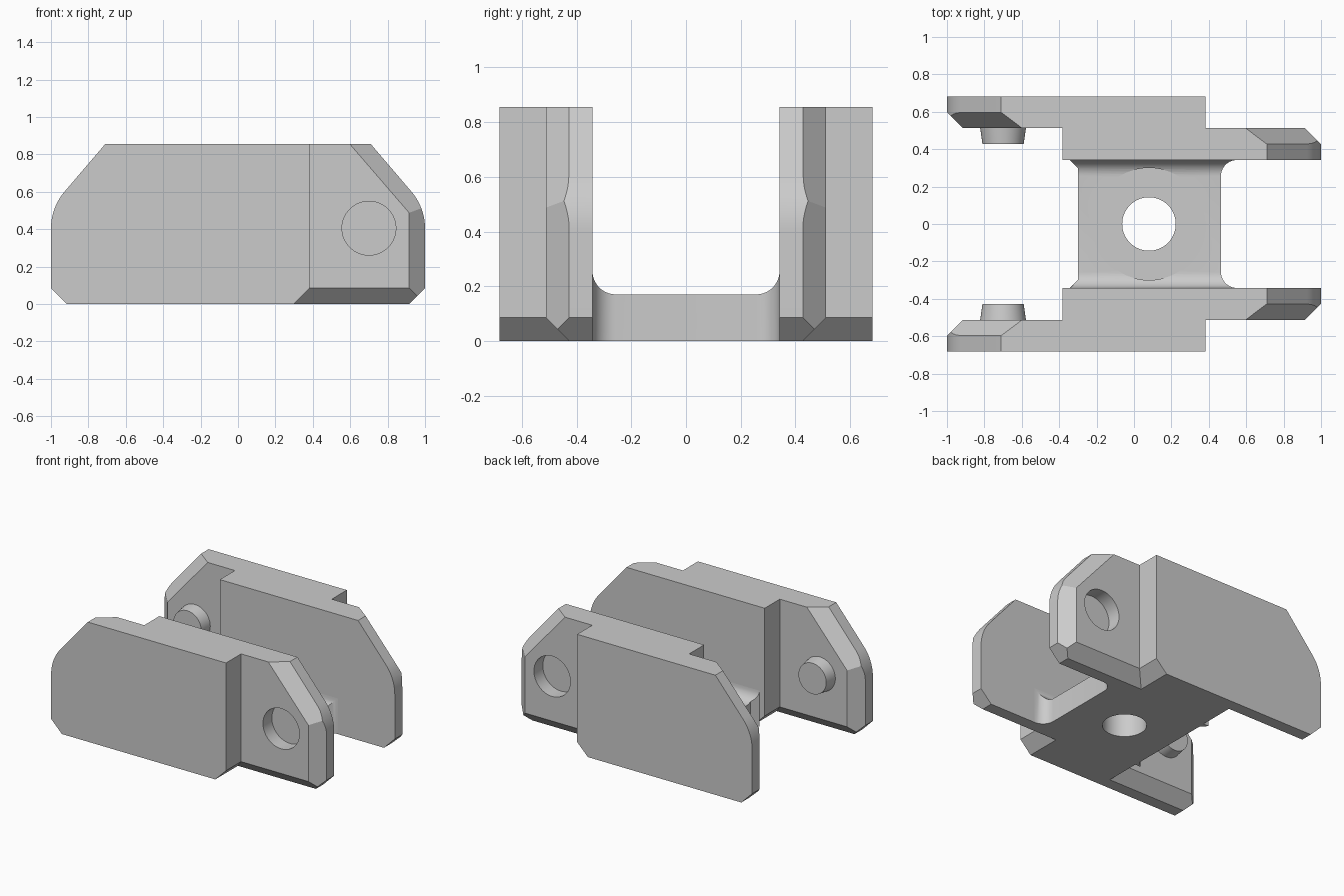
import bpy, bmesh, math
from mathutils import Vector, Matrix

old = bpy.data.objects.get("Cube")
if old:
    bpy.data.objects.remove(old, do_unlink=True)

mat = bpy.data.materials.new("plain grey")
mat.use_nodes = True
GREY = (0.6, 0.6, 0.6, 1)
mat.diffuse_color = GREY
mat.node_tree.nodes["Principled BSDF"].inputs["Base Color"].default_value = GREY

INNER, MID, OUTER = 0.342, 0.512, 0.682   # plate layers in y
CH = 0.085                                # chamfer size
STEP = 0.383                              # half length of the thick middle
TOP = 0.855
PIVOT_X, PIVOT_Z = 0.7, 0.405
BOLT_X = 0.08


def to_object(name, bm):
    bmesh.ops.recalc_face_normals(bm, faces=bm.faces)
    mesh = bpy.data.meshes.new(name)
    bm.to_mesh(mesh)
    bm.free()
    mesh.materials.append(mat)
    obj = bpy.data.objects.new(name, mesh)
    bpy.context.collection.objects.link(obj)
    return obj


def prism(points, direction):
    """Extrude a closed loop of 3D points along a vector."""
    bm = bmesh.new()
    face = bm.faces.new([bm.verts.new(p) for p in points])
    out = bmesh.ops.extrude_face_region(bm, geom=[face])
    verts = [v for v in out["geom"] if isinstance(v, bmesh.types.BMVert)]
    bmesh.ops.translate(bm, vec=Vector(direction), verts=verts)
    return bm


def slice_off(bm, point, normal):
    """Remove everything on the normal side of a plane and cap the cut."""
    geom = bm.verts[:] + bm.edges[:] + bm.faces[:]
    bmesh.ops.bisect_plane(bm, geom=geom, plane_co=point, plane_no=normal, clear_outer=True)
    bmesh.ops.holes_fill(bm, edges=[e for e in bm.edges if e.is_boundary])


def cylinder(name, r1, r2, start, end, segments=64):
    bm = bmesh.new()
    start, end = Vector(start), Vector(end)
    axis = end - start
    turn = axis.to_track_quat("Z", "Y").to_matrix().to_4x4()
    bmesh.ops.create_cone(bm, cap_ends=True, segments=segments, radius1=r1, radius2=r2,
                          depth=axis.length, matrix=Matrix.Translation((start + end) / 2) @ turn)
    return to_object(name, bm)


def apply_modifiers(obj):
    graph = bpy.context.evaluated_depsgraph_get()
    mesh = bpy.data.meshes.new_from_object(obj.evaluated_get(graph))
    obj.modifiers.clear()
    obj.data = mesh


def combine(obj, other, operation):
    mod = obj.modifiers.new("combine", "BOOLEAN")
    mod.operation, mod.solver, mod.object = operation, "EXACT", other
    apply_modifiers(obj)
    bpy.data.objects.remove(other, do_unlink=True)


def mirror_y(obj):
    mod = obj.modifiers.new("mirror", "MIRROR")
    mod.use_axis = (False, True, False)
    mod.use_mirror_merge = False
    apply_modifiers(obj)


def arc(cx, cy, r, a0, a1, steps=10):
    angles = [math.radians(a0 + (a1 - a0) * i / steps) for i in range(steps + 1)]
    return [(cx + r * math.cos(a), cy + r * math.sin(a)) for a in angles]


# Side plate outline: rounded shoulder, sloped top corner, small toe chamfer
SLOPE = 40.8
half = [(1 - CH, 0), (1, CH)] + arc(PIVOT_X, PIVOT_Z, 0.3, 0, SLOPE) + [(0.71, TOP)]
outline = half + [(-x, z) for x, z in reversed(half)]
slope_n = Vector((math.cos(math.radians(SLOPE)), 0, math.sin(math.radians(SLOPE))))


def lapping_plate(name):
    """Inner layer at the +x end, bevelled around its outward face."""
    bm = prism([(x, INNER, z) for x, z in outline], (0, MID - INNER, 0))
    slice_off(bm, (-STEP, 0, 0), (-1, 0, 0))
    slice_off(bm, (CH - STEP, 0, 0), (-1, 0, -1))
    edge = MID - CH
    slice_off(bm, (1, edge, 0), (1, 1, 0))
    slice_off(bm, (0.71, edge, TOP), slope_n + Vector((0, 1, 0)))
    slice_off(bm, (0, edge, 0), (0, 1, -1))
    return to_object(name, bm)


# Thick middle of the plate, joined with the two lapping ends
foot = STEP - CH
block = [(-foot, 0), (foot, 0), (STEP, CH), (STEP, TOP), (-STEP, TOP), (-STEP, CH)]
plates = to_object("side_plates", prism([(x, INNER, z) for x, z in block], (0, OUTER - INNER, 0)))
combine(plates, lapping_plate("inner_lap"), "UNION")
outer_lap = lapping_plate("outer_lap")
centre = Matrix.Translation((0, MID, 0))
outer_lap.data.transform(centre @ Matrix.Rotation(math.pi, 4, "Z") @ centre.inverted())
combine(plates, outer_lap, "UNION")

# Blind pivot socket
socket = cylinder("socket_cutter", 0.144, 0.144, (PIVOT_X, MID + 0.1, PIVOT_Z),
                  (PIVOT_X, MID - 0.1, PIVOT_Z))
combine(plates, socket, "DIFFERENCE")
mirror_y(plates)

# Tapered pivot pins
pins = cylinder("pivot_pins", 0.123, 0.11, (-PIVOT_X, MID + 0.005, PIVOT_Z),
                (-PIVOT_X, MID - CH, PIVOT_Z))
mirror_y(pins)

# Base web: U section with filleted walls, trimmed to its plan shape
FLOOR = 0.17
corner = arc(INNER - CH, FLOOR + CH, CH, -90, 0)
section = [(-INNER, 0), (INNER, 0)] + corner[::-1] + [(-y, z) for y, z in corner]
base = to_object("base", prism([(-0.4, y, z) for y, z in section], (1, 0, 0)))
FRONT, BACK = 0.465, -0.3
flare = arc(FRONT + CH, INNER - CH, CH, 90, 180)
side = flare + [(FRONT, 0)]
plan = [(BACK, 0.3), (BACK - 0.05, 0.35), (FRONT + CH, 0.35)] + flare
plan = plan + [(x, -y) for x, y in reversed(plan)]
trim = to_object("plan_cutter", prism([(x, y, -0.1) for x, y in plan], (0, 0, 0.6)))
combine(base, trim, "INTERSECT")

# Bolt seat and through hole
combine(base, cylinder("seat_cutter", 0.3, 0.3, (BOLT_X, 0, FLOOR - 0.002), (BOLT_X, 0, 0.5)), "DIFFERENCE")
combine(base, cylinder("hole_cutter", 0.143, 0.143, (BOLT_X, 0, -0.2), (BOLT_X, 0, 0.5)), "DIFFERENCE")

# Smooth the round surfaces, keep the machined edges crisp
for obj in (plates, pins, base):
    bpy.ops.object.select_all(action="DESELECT")
    obj.select_set(True)
    bpy.context.view_layer.objects.active = obj
    bpy.ops.object.shade_smooth_by_angle(angle=math.radians(20))
